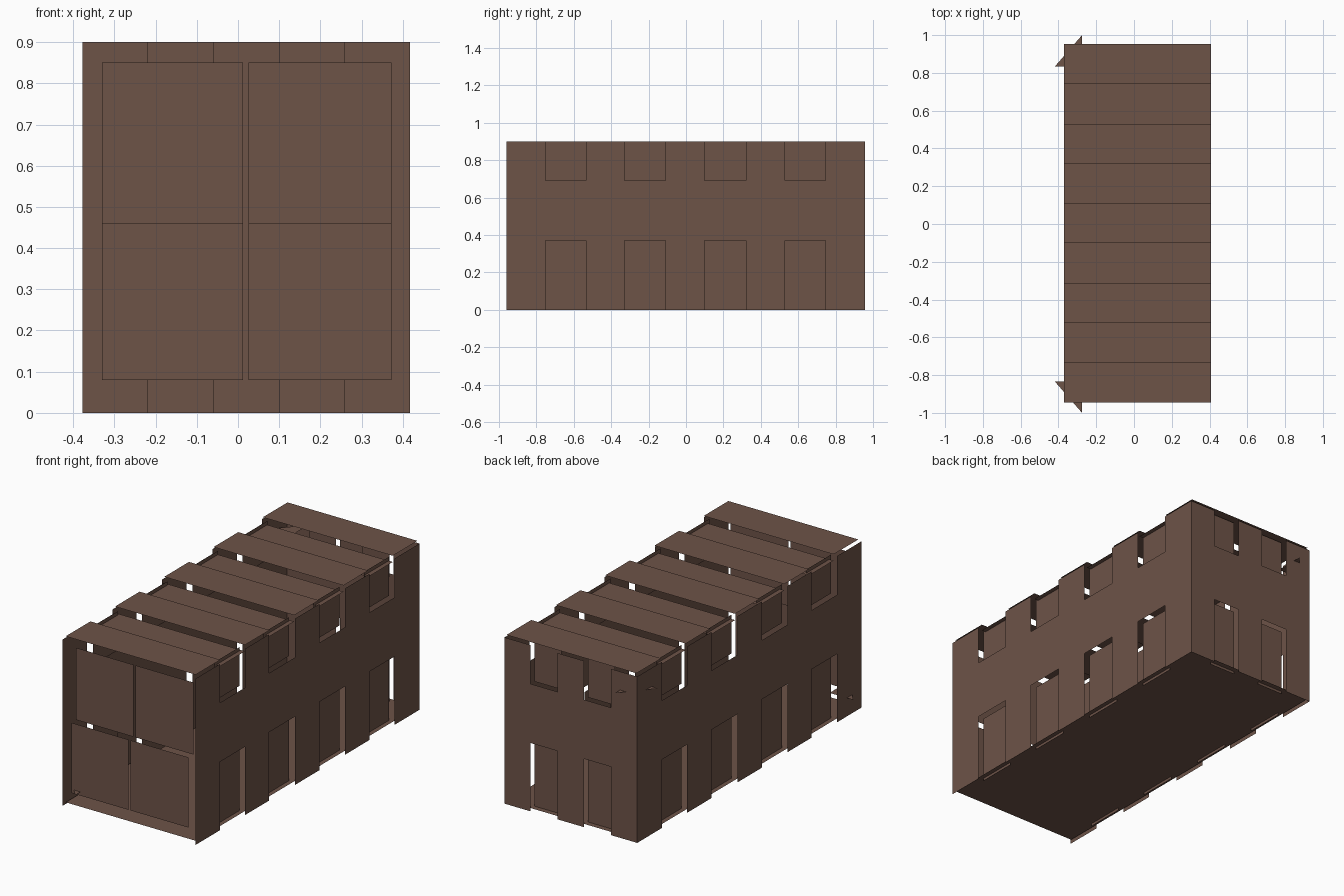
import bpy
from mathutils import Vector

cube = bpy.data.objects.get("Cube")
if cube:
    bpy.data.objects.remove(cube, do_unlink=True)

brown = bpy.data.materials.new("rust_brown")
brown.use_nodes = True
COLOUR = (0.155, 0.087, 0.064, 1)
brown.diffuse_color = COLOUR
brown.node_tree.nodes["Principled BSDF"].inputs["Base Color"].default_value = COLOUR

# Overall extents of the sheet-metal shell
LEFT, RIGHT, FRONT, BACK, TOP = -0.378, 0.417, -0.96, 0.957, 0.9
LOW, HIGH = 0.37, 0.69          # heights of the lower and upper cut-outs
INSET = 0.034                   # depth of the recessed panels
SIDE_CUTS = [(-0.75, -0.535), (-0.33, -0.11), (0.10, 0.32), (0.53, 0.745)]
BACK_CUTS = [(-0.22, -0.06), (0.10, 0.26)]


def sheet(name, polygons, place, facing):
    """Flat sheet made of 2D polygons, placed in space and turned to its facing."""
    verts, faces = [], []
    for poly in polygons:
        faces.append(range(len(verts), len(verts) + len(poly)))
        verts += [place(a, b) for a, b in poly]
    mesh = bpy.data.meshes.new(name)
    mesh.from_pydata(verts, [], [list(f) for f in faces])
    mesh.materials.append(brown)
    mesh.update()
    if mesh.polygons[0].normal.dot(Vector(facing)) < 0:
        mesh.flip_normals()
    obj = bpy.data.objects.new(name, mesh)
    bpy.context.collection.objects.link(obj)
    return obj


def rect(a0, a1, b0, b1):
    return [(a0, b0), (a1, b0), (a1, b1), (a0, b1)]


def notched(start, end, cuts):
    """Wall outline with cut-outs along its lower and upper edges."""
    bottom, top = [(start, 0)], [(start, TOP)]
    for a, b in cuts:
        bottom += [(a, 0), (a, LOW), (b, LOW), (b, 0)]
        top += [(a, TOP), (a, HIGH), (b, HIGH), (b, TOP)]
    return bottom + [(end, 0), (end, TOP)] + top[::-1]


def fillers(cuts):
    return [rect(a, b, z0, z1) for a, b in cuts for z0, z1 in ((0, LOW), (HIGH, TOP))]


# Side walls with their recessed panels
for name, x, s in (("left", RIGHT, 1), ("right", LEFT, -1)):
    sheet(name + "_wall", [notched(FRONT, BACK, SIDE_CUTS)],
          lambda a, b: (x, a, b), (s, 0, 0))
    sheet(name + "_recessed_panels", fillers(SIDE_CUTS),
          lambda a, b: (x - s * INSET, a, b), (s, 0, 0))

# Back wall with its recessed panels
sheet("back_wall", [notched(LEFT, RIGHT, BACK_CUTS)],
      lambda a, b: (a, BACK, b), (0, 1, 0))
sheet("back_recessed_panels", fillers(BACK_CUTS),
      lambda a, b: (a, BACK - INSET, b), (0, 1, 0))

# Floor and roof slats, alternately raised and lowered
X0, X1 = -0.37, 0.408
sheet("floor", [rect(X0, X1, -0.945, 0.952)], lambda a, b: (a, b, 0.015), (0, 0, -1))
edges = [-0.945 + i * 1.897 / 9 for i in range(10)]
strips = [rect(X0, X1, a, b) for a, b in zip(edges, edges[1:])]
sheet("raised_roof_slats", strips[::2], lambda a, b: (a, b, 0.914), (0, 0, 1))
sheet("lowered_roof_slats", strips[1::2], lambda a, b: (a, b, 0.914 - INSET), (0, 0, 1))

# Front door panels, the upper pair set back
for name, y, z0, z1 in (("lower", -0.954, 0.08, 0.46), ("upper", -0.913, 0.46, 0.85)):
    sheet(name + "_door_panels",
          [rect(-0.33, 0.012, z0, z1), rect(0.025, 0.372, z0, z1)],
          lambda a, b: (a, y, b), (0, -1, 0))

# Flat triangular braces through the two right-hand corners
for name, s, z in (("back", 1, 0.8), ("front", -1, 0.1)):
    sheet(name + "_corner_brace",
          [[(-0.418, s * 0.835), (-0.275, s * 0.835), (-0.275, s)]],
          lambda a, b: (a, b, z), (0, 0, 1))
